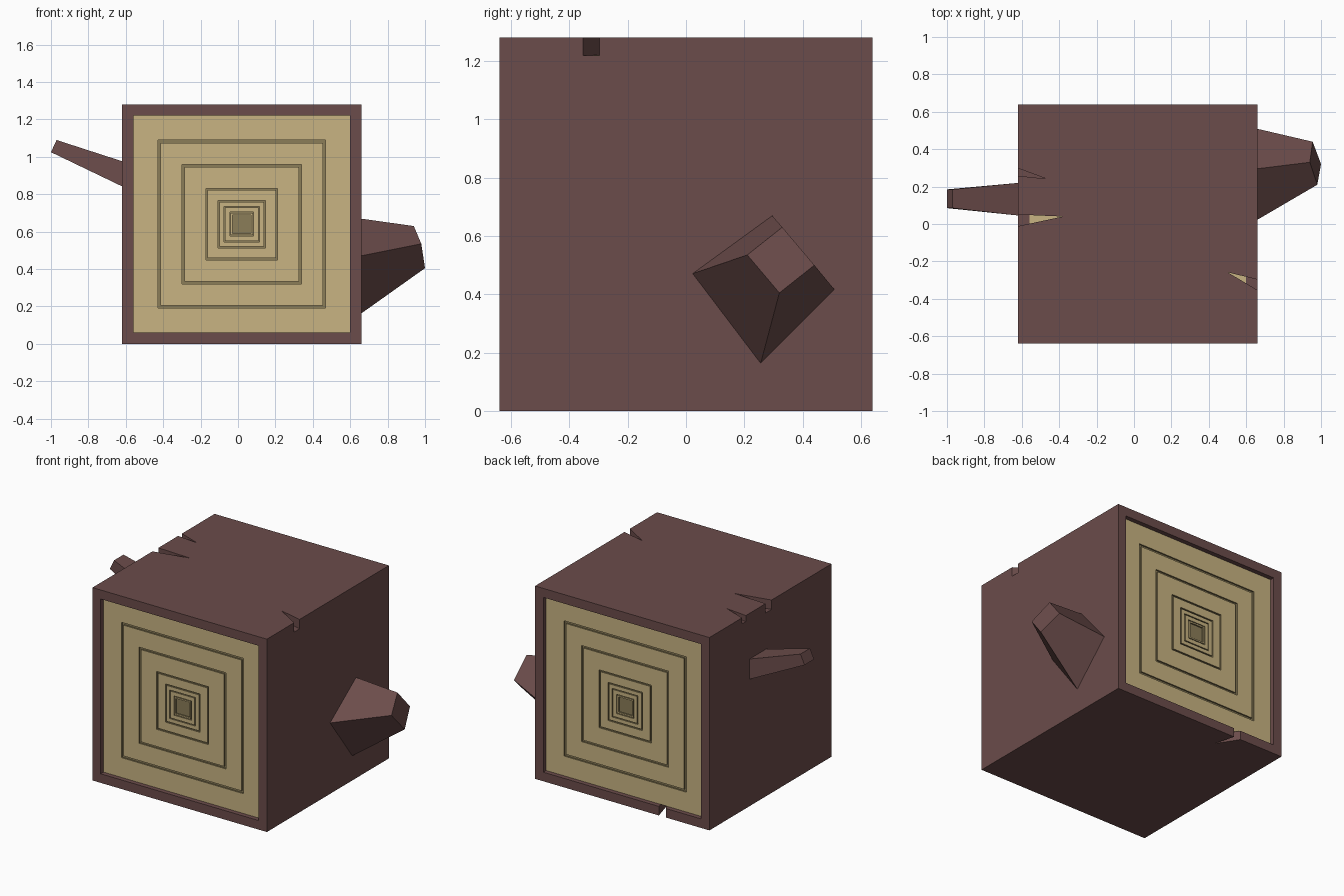
import bpy, bmesh

if "Cube" in bpy.data.objects:
    bpy.data.objects.remove(bpy.data.objects["Cube"])

CX, CZ = 0.02, 0.64      # axis of the square log
OUT, HOLE = 0.64, 0.58   # half sizes of bark and wood


def material(name, rgb):
    m = bpy.data.materials.new(name)
    m.diffuse_color = (*rgb, 1)
    m.use_nodes = True
    m.node_tree.nodes["Principled BSDF"].inputs["Base Color"].default_value = m.diffuse_color
    return m


BARK = material("bark brown", (0.147, 0.072, 0.069))
WOOD = material("pale wood", (0.578, 0.456, 0.223))
RING = material("ring brown", (0.258, 0.205, 0.098))


def finish(name, bm, mats):
    bmesh.ops.recalc_face_normals(bm, faces=bm.faces)
    me = bpy.data.meshes.new(name)
    bm.to_mesh(me)
    bm.free()
    for m in mats:
        me.materials.append(m)
    ob = bpy.data.objects.new(name, me)
    bpy.context.collection.objects.link(ob)
    return ob


def square_loops(name, profile, mats, closed):
    """Square loops around the log axis; profile = (half size, y, material)."""
    bm = bmesh.new()
    loops = [[bm.verts.new((CX + sx * h, y, CZ + sz * h))
              for sx, sz in ((-1, -1), (1, -1), (1, 1), (-1, 1))]
             for h, y, _ in profile]
    n = len(loops)
    for i in range(n if closed else n - 1):
        a, b = loops[i], loops[(i + 1) % n]
        for k in range(4):
            j = (k + 1) % 4
            f = bm.faces.new((a[k], a[j], b[j], b[k]))
            f.material_index = profile[i][2]
    if not closed:
        for loop, p in ((loops[0], profile[0]), (loops[-1], profile[-1])):
            bm.faces.new(loop).material_index = p[2]
    return finish(name, bm, mats)


def loft(name, a, b, mats):
    """Solid between two polygons with matching corners."""
    bm = bmesh.new()
    va, vb = ([bm.verts.new(p) for p in q] for q in (a, b))
    bm.faces.new(va)
    bm.faces.new(vb)
    for k in range(len(va)):
        j = (k + 1) % len(va)
        bm.faces.new((va[k], va[j], vb[j], vb[k]))
    return finish(name, bm, mats)


# bark shell, open at both ends
bark = square_loops("bark", [(OUT, -OUT, 0), (OUT, OUT, 0), (HOLE, OUT, 0), (HOLE, -OUT, 0)],
                    [BARK], True)

# wedge shaped cracks in the bark edges: plan triangle, z from, z to
cracks = [
    ([(0.70, -0.377), (0.70, -0.307), (0.50, -0.258)], 1.218, 1.35),
    ([(-0.66, -0.02), (-0.66, 0.052), (-0.38, 0.04)], 1.218, 1.35),
    ([(-0.66, 0.262), (-0.66, 0.313), (-0.47, 0.242)], 1.24, 1.35),
    ([(-0.26, 0.68), (-0.325, 0.68), (-0.21, 0.50)], -0.1, 0.062),
]
for tri, z0, z1 in cracks:
    cutter = loft("crack_cutter", [(x, y, z0) for x, y in tri], [(x, y, z1) for x, y in tri], [BARK])
    cutter.hide_render = True
    cutter.hide_viewport = True
    mod = bark.modifiers.new("crack", 'BOOLEAN')
    mod.operation = 'DIFFERENCE'
    mod.solver = 'EXACT'
    mod.object = cutter

# wood core with square growth-ring grooves on both ends
END, FLOOR = 0.61, 0.60
half = [(0.05, -FLOOR, 1), (0.05, -END, 0)]
for r, w in ((0.064, 0.005), (0.095, 0.006), (0.127, 0.008),
             (0.192, 0.010), (0.319, 0.013), (0.449, 0.015)):
    half += [(r - w, -END, 1), (r - w, -FLOOR, 1), (r, -FLOOR, 1), (r, -END, 0)]
half.append((HOLE, -END, 0))
back = [(h, -y, 0) for h, y, _ in reversed(half)]
# face material of a mirrored span comes from the following front loop
back = [(h, y, half[len(half) - 2 - i][2] if i < len(half) - 1 else 1)
        for i, (h, y, _) in enumerate(back)]
square_loops("wood_core", half + back, [WOOD, RING], False)

# cut branch stumps
loft("right_branch",
     [(0.655, 0.02, 0.47), (0.655, 0.295, 0.67), (0.655, 0.51, 0.415), (0.655, 0.255, 0.16)],
     [(0.98, 0.21, 0.535), (0.94, 0.33, 0.63), (0.955, 0.44, 0.50), (1.0, 0.32, 0.405)], [BARK])
loft("left_branch",
     [(-0.615, 0.045, 0.84), (-0.615, 0.22, 0.84), (-0.615, 0.22, 0.975), (-0.615, 0.045, 0.975)],
     [(-1.0, 0.085, 1.025), (-1.0, 0.185, 1.025), (-0.97, 0.185, 1.09), (-0.97, 0.085, 1.09)], [BARK])
